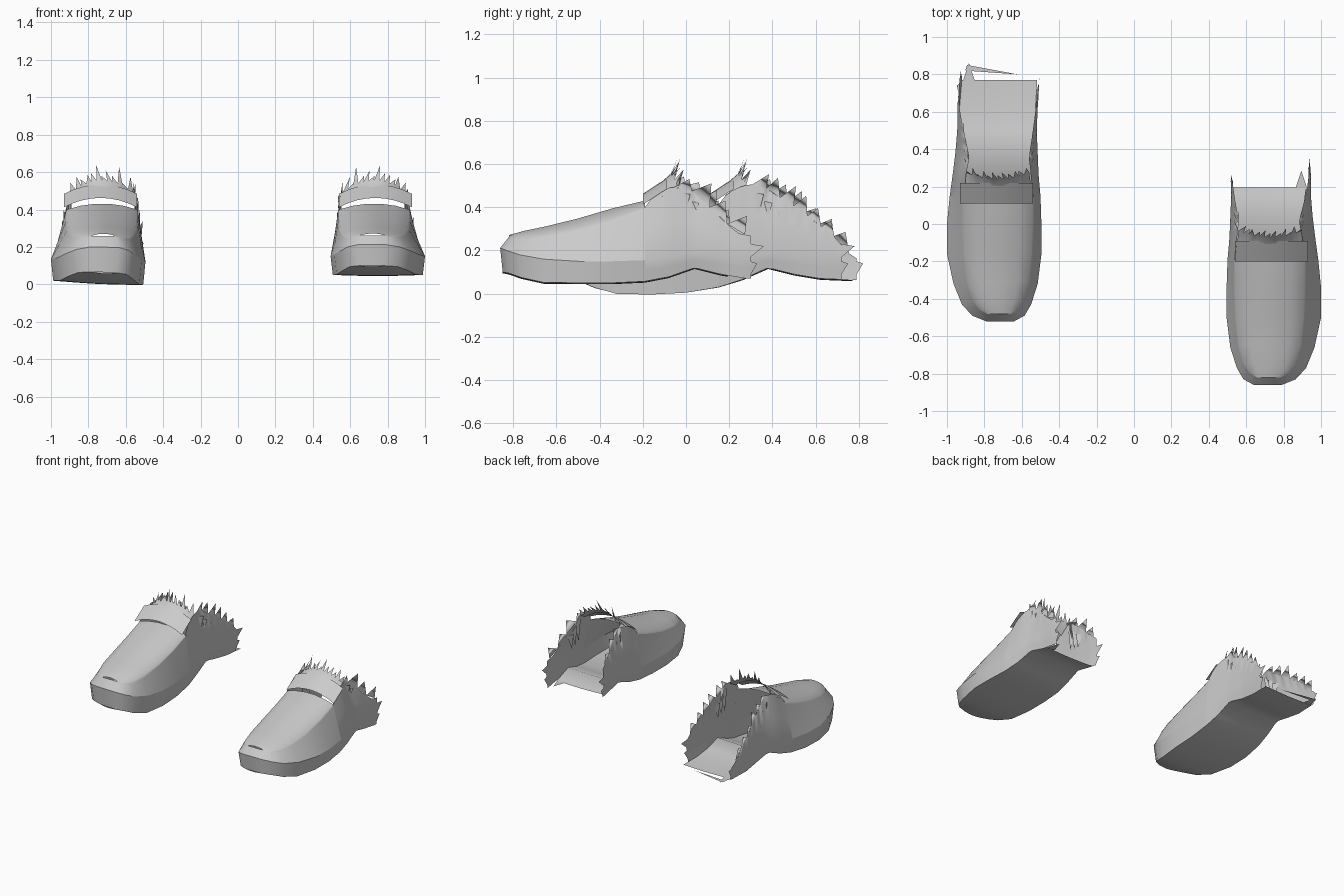
import bpy, bmesh, math, random

if "Cube" in bpy.data.objects:
    bpy.data.objects.remove(bpy.data.objects["Cube"])

random.seed(4)
leather = bpy.data.materials.new("grey leather")
leather.diffuse_color = (0.6, 0.6, 0.6, 1)
leather.use_nodes = True
leather.node_tree.nodes["Principled BSDF"].inputs["Base Color"].default_value = leather.diffuse_color

# Lengthwise stations: s, inner x, outer x, sole z, band z, rim s, rim inner x, rim outer x, rim z
ROWS = [
    (0.00, .64, .79, .10, .212, .04, .655, .785, .262),
    (0.03, .585, .865, .095, .20, .065, .615, .835, .25),
    (0.09, .55, .92, .075, .18, .11, .58, .87, .248),
    (0.20, .515, .965, .052, .16, .21, .555, .90, .26),
    (0.36, .495, 1.0, .05, .15, .36, .54, .915, .29),
    (0.52, .495, 1.0, .05, .15, .52, .535, .92, .335),
    (0.67, .50, .985, .057, .155, .67, .535, .92, .39),
    (0.78, .51, .97, .078, .17, .78, .545, .91, .45),
    (0.90, .515, .955, .12, .19, .90, .555, .89, .45),
    (1.02, .52, .945, .09, .18, 1.02, .545, .905, .45),
    (1.14, .515, .945, .07, .17, 1.14, .535, .92, .45),
    (1.38, .50, .925, .06, .16, 1.38, .50, .93, .45)]
# Height of the top panel's centre line
CROWN = [(.04, .272), (.11, .292), (.21, .313), (.36, .35), (.52, .397), (.67, .432)]


def lerp_table(table, s):
    for a, b in zip(table, table[1:]):
        if s <= b[0]:
            t = max(0, (s - a[0]) / (b[0] - a[0]))
            return [p + (q - p) * t for p, q in zip(a, b)]
    return list(table[-1])


def row(s):
    return lerp_table(ROWS, s)


def make(name, grids, tris, place, mirrored):
    """Build one sheet object from point grids and loose triangles."""
    bm = bmesh.new()
    for g in grids:
        vs = [[bm.verts.new(place(p)) for p in line] for line in g]
        for a, b in zip(vs, vs[1:]):
            for i in range(len(a) - 1):
                bm.faces.new((a[i], a[i + 1], b[i + 1], b[i]))
    for t in tris:
        bm.faces.new([bm.verts.new(place(p)) for p in t])
    bmesh.ops.remove_doubles(bm, verts=bm.verts, dist=0.0005)
    if mirrored:
        bmesh.ops.reverse_faces(bm, faces=bm.faces)
    me = bpy.data.meshes.new(name)
    bm.to_mesh(me)
    bm.free()
    ob = bpy.data.objects.new(name, me)
    bpy.context.collection.objects.link(ob)
    me.materials.append(leather)
    bpy.context.view_layer.objects.active = ob
    ob.select_set(True)
    bpy.ops.object.shade_smooth_by_angle(angle=math.radians(40))
    ob.select_set(False)


def wall_point(s, side, z):
    """Point on the side wall, leaning inwards above the band."""
    r = row(s)
    x0, x1 = (r[1], r[6]) if side < 0 else (r[2], r[7])
    if z <= r[4]:
        return (x0 - side * .012 * (r[4] - z) / (r[4] - r[3]), s, z)
    t = (z - r[4]) / (r[8] - r[4])
    return (x0 + (x1 - x0) * t, s, z)


def shoe(label, toe_y, sign, heights, inner_end, outer_end, sole_end, drop, shift):
    def place(p):
        x, s, z = p
        fade = min(1, max(0, (.9 - s) / .45)) * max(0, 1 - max(0, z - .06) / .22)
        tilt = drop + (.012 * (.75 - x) / .25 if drop else 0)
        return (sign * x, s + toe_y, z - tilt * fade)

    def add(part, grids, tris=()):
        make(label + "_" + part, grids, tris, place, sign < 0)

    front = [r for r in ROWS if r[0] <= .67]

    # Sole, with a torn rear edge
    grid = []
    for s in [r[0] for r in ROWS if r[0] < sole_end] + [sole_end]:
        r = row(s)
        a, b = r[1] + .012, r[2] - .012
        grid.append([(a + (b - a) * i / 4, s + .012 * max(0, 1 - s / .2),
                      r[3] - (0, .004, .006, .004, 0)[i]) for i in range(5)])
    r = row(sole_end)
    shards = [((r[2] - .02, sole_end, r[3]), (r[2] - .05, sole_end + .09, r[3]),
               (r[2] - .08, sole_end, r[3]))]
    if sole_end > 1.2:
        shards.append(((r[2] - .03, sole_end + .05, r[3]), (r[2] - .04, sole_end + .08, r[3]),
                       (r[2] - .31, sole_end + .03, r[3])))
    add("sole", [grid], shards)

    # Toe band and upper side, wrapping round the toe
    path = [(q, -1) for q in reversed(front)] + [(q, 1) for q in front]
    band, upper = [], []
    for q, side in path:
        x = q[1] if side < 0 else q[2]
        tx = q[6] if side < 0 else q[7]
        s, st = q[0], q[5]
        inset = max(0, 1 - s / .2)
        band.append([(x - side * .012, s + .012 * inset, q[3]),
                     (x - side * .006, s + .006 * inset, (q[3] + q[4]) / 2), (x, s, q[4])])
        upper.append([(x, s, q[4]),
                      ((x + tx) / 2, (s + st) / 2, (q[4] + q[8]) / 2),
                      (tx, st, q[8])])
    add("toe_band", [[list(reversed(c)) for c in band]])
    add("upper_side", [[list(reversed(c)) for c in upper]])

    # Top panel over the foot
    grid = []
    for q in front:
        a, b = q[6], q[7]
        rise = lerp_table(CROWN, q[5])[1] - q[8]
        lip = .008 * min(1, q[0] / .1)
        grid.append([(a, q[5], q[8])] +
                    [(a + (b - a) * t, q[5], q[8] + lip + (rise - lip) * (1 - (2 * t - 1) ** 2))
                     for t in (.02, .2, .4, .6, .8, .98)] + [(b, q[5], q[8])])
    add("top_panel", [grid])

    # Torn side walls running back from the top panel
    for side, part, end in ((-1, "inner_wall", inner_end), (1, "outer_wall", outer_end)):
        grid, tris, tops = [], [], []
        n = 18
        for i in range(n + 1):
            s = .67 + (end - .67) * i / n
            h = lerp_table(heights, s)[1]
            r = row(s)
            levels = [r[3], (r[3] + r[4]) / 2, r[4], (r[4] + h) / 2, h]
            col = [wall_point(s, side, max(z, r[3])) for z in levels]
            tops.append(col[-1])
            grid.append(col if side < 0 else col[::-1])
        step = 2 if end > 1.2 else 3
        for a, b in zip(tops[5::step], tops[5 + step::step]):    # ragged points
            hgt = random.uniform(.04, .075)
            tip = ((a[0] + b[0]) / 2 + side * random.uniform(-.005, .015),
                   b[1] + random.uniform(-.02, .015), (a[2] + b[2]) / 2 + hgt)
            tris.append((b, a, tip) if side > 0 else (a, b, tip))
        for z, d in ((.09, .03), (.17, .06)):       # shards at the torn end
            if z + .03 < tops[-1][2]:
                t = (wall_point(end, side, z), wall_point(end, side, z + .06),
                     wall_point(end + d, side, z + .05))
                tris.append(t if side > 0 else t[::-1])
        add(part, [grid], tris)

    # Strap across the instep, the outer end standing free as a tab
    grid = []
    for u in (0, .5, 1):
        line = []
        for i in range(9):
            t = i / 8
            arch = 1 - (2 * t - 1) ** 2
            line.append((.54 + .39 * t, .66 + shift + .11 * u, .412 + .05 * arch + .072 * u))
        grid.append(line)
    add("strap", [grid])

    # Collar behind the strap, torn into upright points
    lower, upper_line, tris = [], [], []
    for i in range(13):
        t = i / 12
        arch = 1 - (2 * t - 1) ** 2
        lower.append((.55 + .36 * t, .75 + shift, .45 + .07 * arch))
        upper_line.append((.56 + .335 * t, .825 + shift - .035 * arch, .49 + .065 * arch))
    for i in range(0, 12, 2):
        a, m, b = upper_line[i:i + 3]
        hgt = (.07, .095, .06, .09, .05, .07)[i // 2]
        tip = (m[0] + random.uniform(-.015, .015), m[1] + .035, m[2] + hgt - .005)
        tris.append((a, m, tip))
        tris.append((m, b, (m[0] + .03, m[1] + .02, m[2] + hgt * .45)))
    add("collar", [[lower, upper_line]], tris)

    # Loose lining flaps hanging beside the opening
    flaps = []
    for side, x in ((-1, .555), (1, .89)):
        for k in range(3):
            s = .83 + .04 * k
            flaps.append(((x, s, .47 - .04 * k), (x + side * .02, s + .05, .46 - .04 * k),
                          (x + side * .01, s + .01, .30 - .01 * k)))
    add("lining_flaps", [], flaps)


# Right shoe is torn off short; left shoe keeps more of its heel
shoe("right", -.86, 1,
     [(.67, .40), (.71, .455), (.78, .49), (.86, .50), (.95, .42), (1.02, .35),
      (1.10, .28), (1.2, .26)],
     1.09, 1.16, 1.055, 0, 0)
shoe("left", -.52, -1,
     [(.67, .41), (.71, .465), (.78, .50), (.86, .51), (.93, .46), (1.03, .40),
      (1.12, .33), (1.2, .27), (1.27, .19), (1.36, .13)],
     1.24, 1.31, 1.29, .042, -.03)
